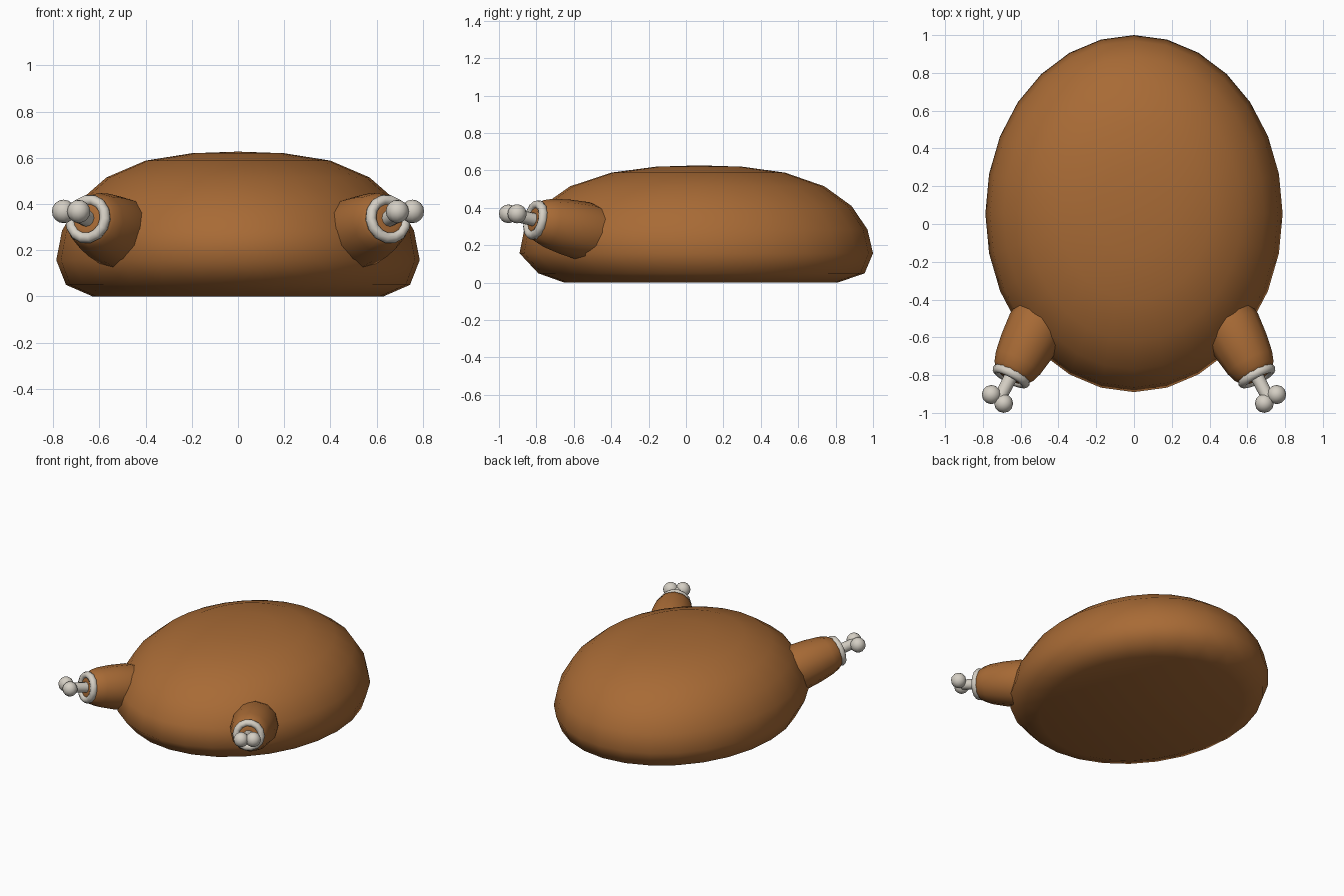
import bpy, bmesh, math
from mathutils import Vector, Matrix

if "Cube" in bpy.data.objects:
    bpy.data.objects.remove(bpy.data.objects["Cube"], do_unlink=True)


def material(name, rgb):
    m = bpy.data.materials.new(name)
    m.use_nodes = True
    m.diffuse_color = (*rgb, 1)
    m.node_tree.nodes["Principled BSDF"].inputs["Base Color"].default_value = (*rgb, 1)
    return m


roast = material("roasted brown", (0.39, 0.145, 0.036))
bone = material("bone white", (0.66, 0.62, 0.55))


def finish(name, bm, mat):
    bmesh.ops.recalc_face_normals(bm, faces=bm.faces)
    mesh = bpy.data.meshes.new(name)
    bm.to_mesh(mesh)
    bm.free()
    for p in mesh.polygons:
        p.use_smooth = True
    mesh.materials.append(mat)
    ob = bpy.data.objects.new(name, mesh)
    bpy.context.collection.objects.link(ob)
    return ob


def loft(bm, rings, cap_start=True, cap_end=True):
    """Skin a list of closed vertex rings."""
    for a, b in zip(rings, rings[1:]):
        n = len(a)
        for i in range(n):
            j = (i + 1) % n
            bm.faces.new((a[i], a[j], b[j], b[i]))
    if cap_start:
        bm.faces.new(rings[0])
    if cap_end:
        bm.faces.new(rings[-1])


# Body: oval rings as (height, half width, front y, back y)
SEG = 28
body_rings = [(0, .63, -.65, .81), (.05, .745, -.79, .955), (.157, .787, -.89, 1.0),
              (.285, .762, -.865, .97), (.41, .69, -.77, .885), (.515, .57, -.62, .74),
              (.588, .40, -.40, .53), (.62, .20, -.16, .30)]
bm = bmesh.new()
rings = []
for z, rx, y0, y1 in body_rings:
    cy, ry = (y0 + y1) / 2, (y1 - y0) / 2
    angles = [math.tau * i / SEG for i in range(SEG)]
    rings.append([bm.verts.new((rx * math.sin(a), cy + ry * math.cos(a), z)) for a in angles])
loft(bm, rings, cap_end=False)
top = bm.verts.new((0, .07, .627))
for i in range(SEG):
    bm.faces.new((rings[-1][i], rings[-1][(i + 1) % SEG], top))
finish("body", bm, roast)


def turned(name, profile, mat, place, seg=12, closed=False):
    """Turn (axial distance, radius) points around the local z axis."""
    bm = bmesh.new()
    rings = [[bm.verts.new(place @ Vector((r * math.cos(math.tau * i / seg),
                                          r * math.sin(math.tau * i / seg), d)))
              for i in range(seg)] for d, r in profile]
    if closed:
        rings.append(rings[0])
    loft(bm, rings, not closed, not closed)
    return finish(name, bm, mat)


def ball(name, centre, radius):
    bm = bmesh.new()
    bmesh.ops.create_uvsphere(bm, u_segments=12, v_segments=8, radius=radius,
                              matrix=Matrix.Translation(centre))
    return finish(name, bm, bone)


# Drumsticks, one on each side of the front
for side, s in (("left", 1), ("right", -1)):
    wrist = Vector((.65 * s, -.805, .335))
    axis = Vector((.45 * s, -.87, .2)).normalized()
    place = Matrix.Translation(wrist) @ axis.to_track_quat("Z", "Y").to_matrix().to_4x4()
    meat = turned(side + "_drumstick", [(-.42, .14), (-.30, .158), (-.18, .148), (-.08, .132),
                                        (-.03, .115), (.008, .085), (.012, .05)], roast, place)
    cuff = turned(side + "_cuff", [(.026 * math.sin(math.tau * k / 8),
                                    .084 + .024 * math.cos(math.tau * k / 8))
                                   for k in range(8)], bone, place, 14, True)
    shaft = turned(side + "_bone", [(-.02, .036), (.13, .034)], bone, place)
    ball(side + "_outer_knuckle", (.755 * s, -.903, .368), .051)
    ball(side + "_inner_knuckle", (.69 * s, -.95, .368), .050)
    for ob in (meat, shaft):
        bpy.ops.object.select_all(action="DESELECT")
        ob.select_set(True)
        bpy.context.view_layer.objects.active = ob
        bpy.ops.object.shade_smooth_by_angle(angle=math.radians(50))
